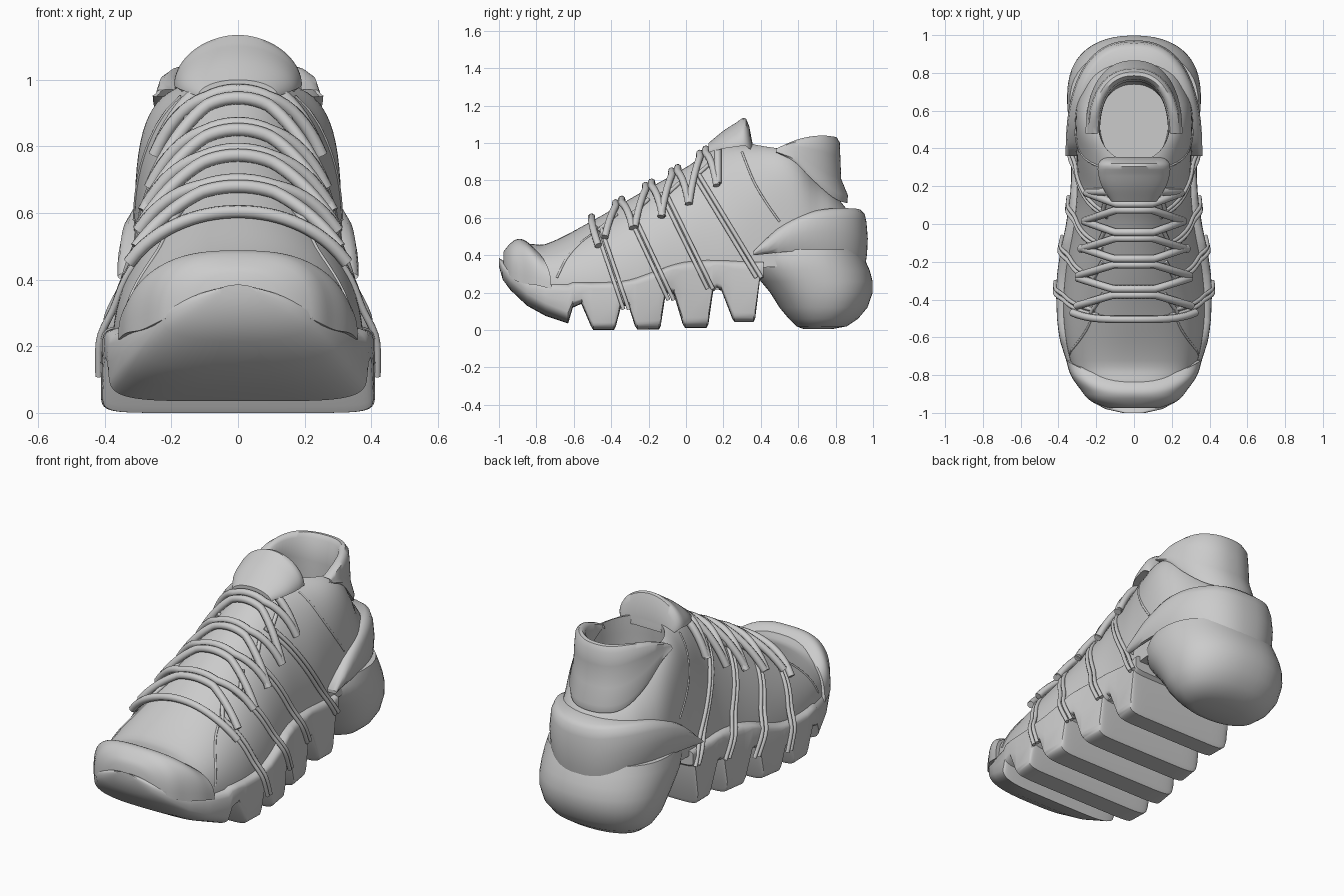
import bpy, bmesh, math
from math import sin, cos, pi

if "Cube" in bpy.data.objects:
    bpy.data.objects.remove(bpy.data.objects["Cube"])


def interp(table, y, col=1):
    """Smooth interpolation of one column of a table keyed on its first column."""
    k = [r[0] for r in table]
    v = [r[col] for r in table]
    if y <= k[0]:
        return v[0]
    if y >= k[-1]:
        return v[-1]
    i = max(j for j in range(len(k) - 1) if k[j] <= y)

    def slope(j):
        a, b = max(j - 1, 0), min(j + 1, len(k) - 1)
        return (v[b] - v[a]) / (k[b] - k[a])
    h = k[i + 1] - k[i]
    t = (y - k[i]) / h
    return ((2*t**3 - 3*t*t + 1) * v[i] + (t**3 - 2*t*t + t) * h * slope(i)
            + (3*t*t - 2*t**3) * v[i + 1] + (t**3 - t*t) * h * slope(i + 1))


def pw(c, n):
    return math.copysign(abs(c) ** (2 / n), c) if abs(c) > 1e-9 else 0.0


def finish(ob, angle=35):
    bpy.ops.object.select_all(action='DESELECT')
    ob.select_set(True)
    bpy.context.view_layer.objects.active = ob
    bpy.ops.object.shade_smooth_by_angle(angle=math.radians(angle))
    return ob


def loft(name, rings, closed=True, angle=35):
    """Skin a list of equal-length rings; closed ones get end caps."""
    bm = bmesh.new()
    vs = [[bm.verts.new(p) for p in r] for r in rings]
    n = len(vs[0])
    for a, b in zip(vs, vs[1:]):
        for i in range(n if closed else n - 1):
            j = (i + 1) % n
            bm.faces.new((a[i], a[j], b[j], b[i]))
    if closed:
        bm.faces.new(vs[0])
        bm.faces.new(vs[-1])
    bmesh.ops.remove_doubles(bm, verts=bm.verts, dist=0.0002)
    bmesh.ops.recalc_face_normals(bm, faces=bm.faces)
    me = bpy.data.meshes.new(name)
    bm.to_mesh(me)
    bm.free()
    ob = bpy.data.objects.new(name, me)
    bpy.context.collection.objects.link(ob)
    return finish(ob, angle)


def slice_ring(y, hw, z0, z1, n, m=40):
    c, h = (z0 + z1) / 2, (z1 - z0) / 2
    return [(hw * pw(cos(2*pi*i/m), n), y, c + h * pw(sin(2*pi*i/m), n)) for i in range(m)]


def arch_ring(y, hw, zb, zt, n, bow=0, m=36):
    """Arch across the shoe; bow pushes its crown forward."""
    return [(hw * pw(cos(pi*i/m), n), y - bow * sin(pi*i/m) ** 2, zb + (zt - zb) * pw(sin(pi*i/m), n))
            for i in range(m + 1)]


def level_ring(z, y0, y1, hw, n, m=48):
    c, h = (y0 + y1) / 2, (y1 - y0) / 2
    return [(hw * pw(cos(2*pi*i/m), n), c + h * pw(sin(2*pi*i/m), n), z) for i in range(m)]


def samples(table, count):
    a, b = table[0][0], table[-1][0]
    for i in range(count + 1):
        y = a + (b - a) * i / count
        yield [y] + [interp(table, y, c) for c in range(1, len(table[0]))]


def wrap(name, front, n, lo, hi, rows, tuck, m=40):
    """Band around the heel: rows are (height fraction, half width, rear y)."""
    out = []
    for t, hw, y1 in rows:
        pts = [(hw * pw(cos(pi*i/m), n), front + (y1 - front) * pw(sin(pi*i/m), n)) for i in range(m + 1)]
        pts = [(hw - tuck, front)] + pts + [(tuck - hw, front)]
        out.append([(x, y, interp(lo, y) * (1 - t) + interp(hi, y) * t) for x, y in pts])
    return loft(name, out, closed=False, angle=50)


def tubes(name, paths, radius):
    cu = bpy.data.curves.new(name, 'CURVE')
    cu.dimensions = '3D'
    cu.bevel_depth = radius
    cu.bevel_resolution = 2
    cu.use_fill_caps = True
    for path in paths:
        sp = cu.splines.new('POLY')
        sp.points.add(len(path) - 1)
        for p, q in zip(sp.points, path):
            p.co = (*q, 1)
    ob = bpy.data.objects.new(name, cu)
    bpy.context.collection.objects.link(ob)
    bpy.ops.object.select_all(action='DESELECT')
    ob.select_set(True)
    bpy.context.view_layer.objects.active = ob
    bpy.ops.object.convert(target='MESH')
    return finish(bpy.context.object, 50)


def both(paths):
    return paths + [[(-x, y, z) for x, y, z in p] for p in paths]


# Upper: y, half width, base z, top z, squareness
UPPER = [(-.97, .15, .3, .36, 2.2), (-.88, .26, .25, .455, 2.5), (-.75, .33, .22, .46, 2.4),
         (-.5, .375, .2, .585, 2.1), (-.25, .365, .2, .73, 2), (0, .325, .2, .87, 2.1),
         (.18, .305, .22, .985, 2.3), (.35, .305, .32, 1.0, 3.2), (.5, .312, .34, .985, 4.5),
         (.6, .31, .34, .95, 4), (.7, .29, .34, .83, 3), (.8, .25, .34, .72, 3), (.88, .15, .34, .62, 3)]
upper = loft("upper", [arch_ring(*s) for s in samples(UPPER, 60)])

# Ankle opening
cutter = loft("ankle_cutter", [level_ring(z, a, b, w, 2.2) for z, a, b, w in
              ((.44, .32, .74, .18), (.6, .3, .76, .19), (.9, .33, .76, .188), (1.2, .34, .77, .2))])
cutter.hide_render = True
mod = upper.modifiers.new("opening", 'BOOLEAN')
mod.operation = 'DIFFERENCE'
mod.object = cutter
bpy.context.view_layer.objects.active = upper
bpy.ops.object.modifier_apply(modifier=mod.name)
bpy.data.objects.remove(cutter)
finish(upper)

# Front sole with transverse lugs
OUTLINE = [(-1, .06), (-.98, .15), (-.94, .225), (-.85, .3), (-.75, .35), (-.6, .395), (-.4, .412),
           (-.2, .4), (0, .36), (.2, .335), (.4, .335)]
SOLE_TOP = [(-1, .385), (-.94, .35), (-.85, .31), (-.7, .275), (-.5, .26), (-.3, .275), (-.05, .36), (.1, .38), (.4, .37)]
floor = [(-1, .34, 2), (-.98, .27, 2.3), (-.94, .215, 2.5), (-.85, .13, 3), (-.75, .075, 3.5),
         (-.63, .035, 5), (-.605, .12, 6), (-.56, .14, 6)]
for a, b, low, gap in ((-.5, -.38, 0, .13), (-.265, -.14, .002, .2), (-.01, .115, .012, .22), (.255, .365, .042, .28)):
    floor += [(a - .008, low + .02, 10), (a + .005, low, 10), (b - .005, low, 10), (b + .005, low + .02, 10),
              (b + .03, gap - .015, 7), (b + .05, gap, 7)]
    if a < .2:
        floor += [(b + .075, gap - .01, 7)]
loft("front_sole", [slice_ring(y, interp(OUTLINE, y), z, interp(SOLE_TOP, y), n) for y, z, n in floor], angle=32)

# Toe cap, its rear edge dipping forward at the centre
TOE = [(-.975, .13, .32, .42, 2.4), (-.94, .225, .28, .462, 2.8), (-.87, .288, .25, .487, 2.8),
       (-.8, .335, .24, .478, 2.7), (-.72, .36, .22, .44, 2.5)]
rings = [arch_ring(*s, bow=.11 * max(0, i / 16 - .15)) for i, s in enumerate(samples(TOE, 16))]
loft("toe_cap", rings, angle=45)

# Rounded heel sole
loft("heel_sole", [level_ring(z, a, b, w, 2.25) for z, a, b, w in
     ((.005, .63, .78, .16), (.02, .59, .86, .23), (.06, .55, .92, .28), (.12, .5, .97, .32),
      (.2, .45, .998, .343), (.26, .4, .998, .351), (.32, .35, .982, .355), (.38, .33, .955, .353), (.43, .36, .93, .34))])

# Heel counter above the heel sole
wrap("heel_counter", .36, 2.45, [(.36, .4), (.65, .42), (.97, .35)],
     [(.36, .42), (.5, .55), (.68, .635), (.9, .65), (1, .62)],
     [(0, .33, .94), (0, .345, .96), (.2, .357, .968), (.5, .362, .972), (.8, .355, .965),
      (.95, .337, .955), (1, .31, .93), (1, .25, .85)], .06)

# Padded heel collar, outside and inside
wrap("heel_collar", .48, 2.3, [(.48, .95), (.58, .9), (.68, .8), (.8, .7), (.9, .67)],
     [(.48, .97), (.6, 1.02), (.72, 1.04), (.82, 1.03)],
     [(0, .22, .8), (0, .25, .862), (.12, .256, .866), (.35, .248, .83), (.7, .244, .825), (.92, .238, .822),
      (1, .22, .805), (1, .205, .785), (.92, .19, .765), (.5, .182, .755), (0, .18, .755)], .012)

# Tongue pad
TONGUE = [(.12, .12, .95, 1.0, 2), (.2, .17, .97, 1.065, 1.9), (.27, .19, .98, 1.11, 1.9),
          (.315, .19, .985, 1.135, 1.9), (.338, .175, .97, 1.09, 1.9), (.355, .15, .95, 1.0, 2)]
loft("tongue", [arch_ring(*s) for s in samples(TONGUE, 14)], angle=45)


def over(f, y, lift):
    """Point on top of the upper at a fraction f of its half width."""
    hw, zb, zt, n = [interp(UPPER, y, c) for c in range(1, 5)]
    return (f * (hw + lift), y, zb + (zt - zb + lift) * (1 - abs(f) ** n) ** (1 / n))


def side(y, z, lift):
    """Point on the side of the upper or sole."""
    hw, zb, zt, n = [interp(UPPER, y, c) for c in range(1, 5)]
    f = min(max((z - zb) / (zt - zb), 0), 1)
    x = hw * (1 - f ** n) ** (1 / n)
    if z < interp(SOLE_TOP, y):
        x = max(x, interp(OUTLINE, y))
    return (x + lift, y, z)


def relax(path):
    """Even out the sideways step at the sole edge."""
    for _ in range(3):
        xs = [p[0] for p in path]
        path = [(xs[i] if i in (0, len(xs) - 1) else (xs[i-1] + xs[i] + xs[i+1]) / 3, p[1], p[2])
                for i, p in enumerate(path)]
    return path


# Laces: paired strands pinched together at the middle
laces = []
for yc in (-.36, -.2, -.06, .09):
    for s in (-1, 1):
        laces.append([over(f, yc + s * (.016 + .12 * max(0, abs(f) - .28)), .024)
                      for f in [i / 14 * .76 for i in range(-14, 15)]])
laces.append([over(f, -.505 + .08 * f ** 4, .022) for f in [i / 14 * .82 for i in range(-14, 15)]])
laces.append([over(f, .17, .02) for f in [i / 14 * .75 for i in range(-14, 15)]])
tubes("laces", laces, .02)

# Side cables from the laces down to the lugs
cables = []
for ya, za, yb, zb in ((-.47, .55, -.32, .11), (-.3, .63, -.08, .16), (-.12, .73, .13, .22), (.05, .84, .39, .28)):
    for d in (-.014, .014):
        cables.append(relax([side(ya + (yb - ya) * i / 18 + d, za + (zb - za) * i / 18, .007) for i in range(19)]))
    # short strand linking to the next lace
    cables.append([side(ya + .1 * i / 6, za - .02 + .09 * i / 6, .008) for i in range(7)])
tubes("side_cables", both(cables), .011)

# Panel seams
seams = []
for pts in ([(-.69, .28), (-.64, .38), (-.56, .47), (-.46, .54)], [(.3, .95), (.36, .8), (.43, .68), (.5, .58)]):
    seams.append([side(y, interp(pts, y), -.001) for y in
                  [pts[0][0] + (pts[-1][0] - pts[0][0]) * i / 12 for i in range(13)]])
tubes("panel_seams", both(seams), .006)
